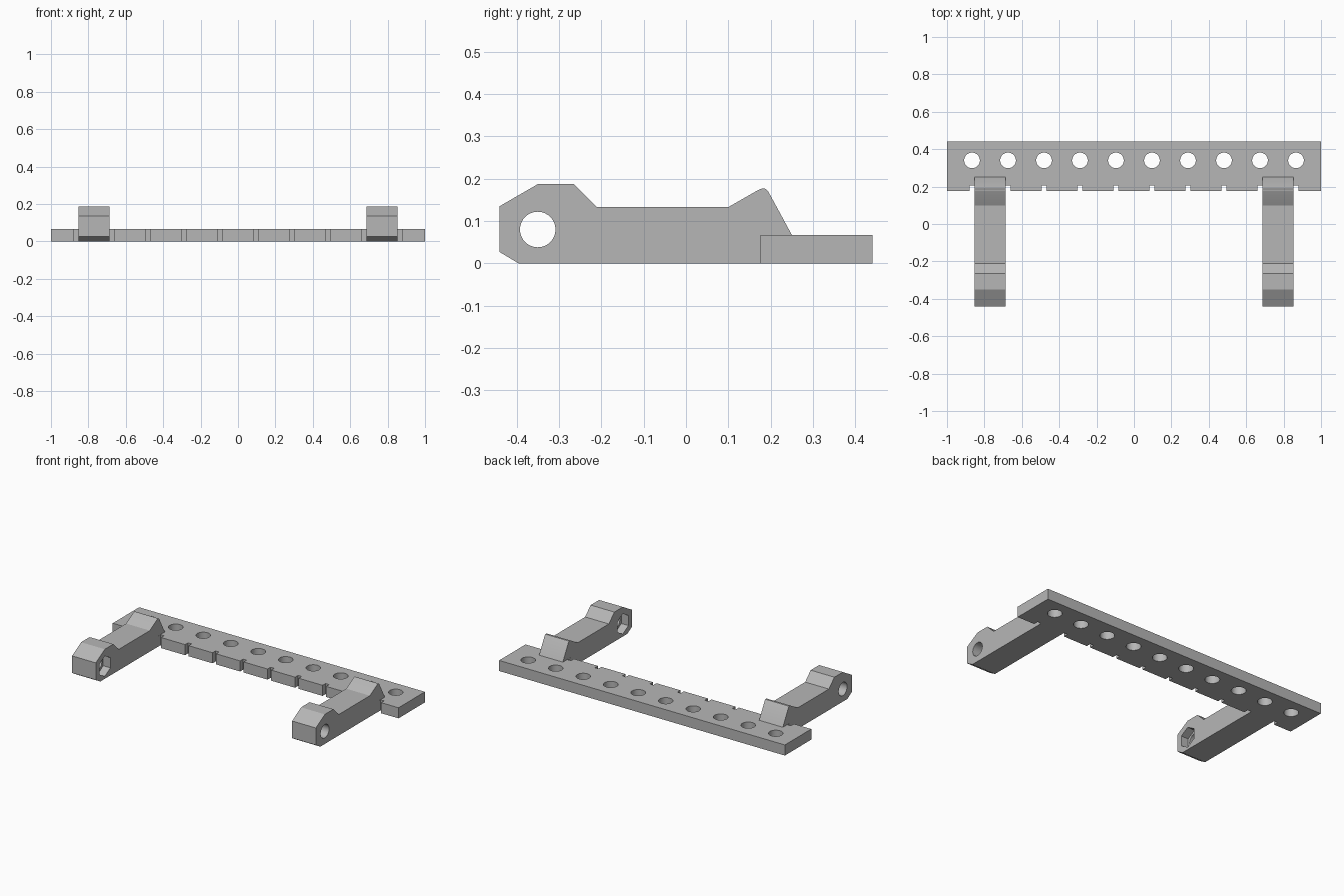
import bpy, bmesh, math
from mathutils import Vector

cube = bpy.data.objects.get("Cube")
if cube:
    bpy.data.objects.remove(cube, do_unlink=True)

grey = bpy.data.materials.new("light grey")
grey.use_nodes = True
colour = (0.47, 0.47, 0.47, 1)
grey.diffuse_color = colour
grey.node_tree.nodes["Principled BSDF"].inputs["Base Color"].default_value = colour


def prism(name, points, place, direction):
    """Extrude a closed outline; place() turns a 2D point into 3D."""
    bm = bmesh.new()
    face = bm.faces.new([bm.verts.new(place(u, v)) for u, v in points])
    new = bmesh.ops.extrude_face_region(bm, geom=[face])["geom"]
    bmesh.ops.translate(bm, vec=Vector(direction),
                        verts=[g for g in new if isinstance(g, bmesh.types.BMVert)])
    bmesh.ops.recalc_face_normals(bm, faces=bm.faces)
    mesh = bpy.data.meshes.new(name)
    bm.to_mesh(mesh)
    bm.free()
    mesh.materials.append(grey)
    obj = bpy.data.objects.new(name, mesh)
    bpy.context.collection.objects.link(obj)
    return obj


def ring(u, v, radius, sides):
    """Regular polygon with a corner pointing up."""
    return [(u + radius * math.sin(math.tau * i / sides),
             v + radius * math.cos(math.tau * i / sides)) for i in range(sides)]


def cut(obj, cutters):
    """Subtract each cutter, then tidy up and shade."""
    bpy.ops.object.select_all(action='DESELECT')
    obj.select_set(True)
    bpy.context.view_layer.objects.active = obj
    for cutter in cutters:
        cutter.hide_render = True
        mod = obj.modifiers.new("cut", 'BOOLEAN')
        mod.operation, mod.solver, mod.object = 'DIFFERENCE', 'EXACT', cutter
        bpy.ops.object.modifier_apply(modifier=mod.name)
        bpy.data.objects.remove(cutter, do_unlink=True)
    bpy.ops.object.shade_smooth_by_angle(angle=math.radians(20))


# Slotted mounting plate: a slot in the front edge lines up with every hole
FRONT, BACK, THICK = 0.176, 0.44, 0.067
SLOT_HALF, SLOT_DEPTH = 0.0125, 0.03
stations = [(i - 4.5) * 0.1925 for i in range(10)]
outline = [(-1, BACK), (-1, FRONT)]
for x in stations:
    a, b = x - SLOT_HALF, x + SLOT_HALF
    outline += [(a, FRONT), (a, FRONT + SLOT_DEPTH), (b, FRONT + SLOT_DEPTH), (b, FRONT)]
outline += [(1, FRONT), (1, BACK)]
plate = prism("mounting_plate", outline, lambda u, v: (u, v, 0), (0, 0, THICK))
cut(plate, [prism("plate_hole_cutter", ring(x, 0.34, 0.042, 32),
                  lambda u, v: (u, v, -0.1), (0, 0, 0.3)) for x in stations])

# Arms: side profile, round bolt hole, hexagonal nut pocket on the inner face
profile = [(-0.44, 0.027), (-0.395, 0), (FRONT, 0), (FRONT, THICK), (0.25, THICK),
           (0.194, 0.17), (0.188, 0.176), (0.18, 0.177), (0.172, 0.174),
           (0.10, 0.133), (-0.21, 0.133), (-0.265, 0.187), (-0.35, 0.187), (-0.44, 0.135)]
INNER, OUTER, POCKET = 0.687, 0.853, 0.05
for name, side in (("left", 1), ("right", -1)):
    def at(x):
        return lambda u, v: (side * x, u, v)
    arm = prism(name + "_arm", profile, at(INNER), (side * (OUTER - INNER), 0, 0))
    bolt = prism("bolt_cutter", ring(-0.35, 0.08, 0.042, 32), at(0.6), (side * 0.4, 0, 0))
    nut = prism("nut_cutter", ring(-0.35, 0.08, 0.064, 6), at(0.6),
                (side * (INNER + POCKET - 0.6), 0, 0))
    cut(arm, [bolt, nut])
